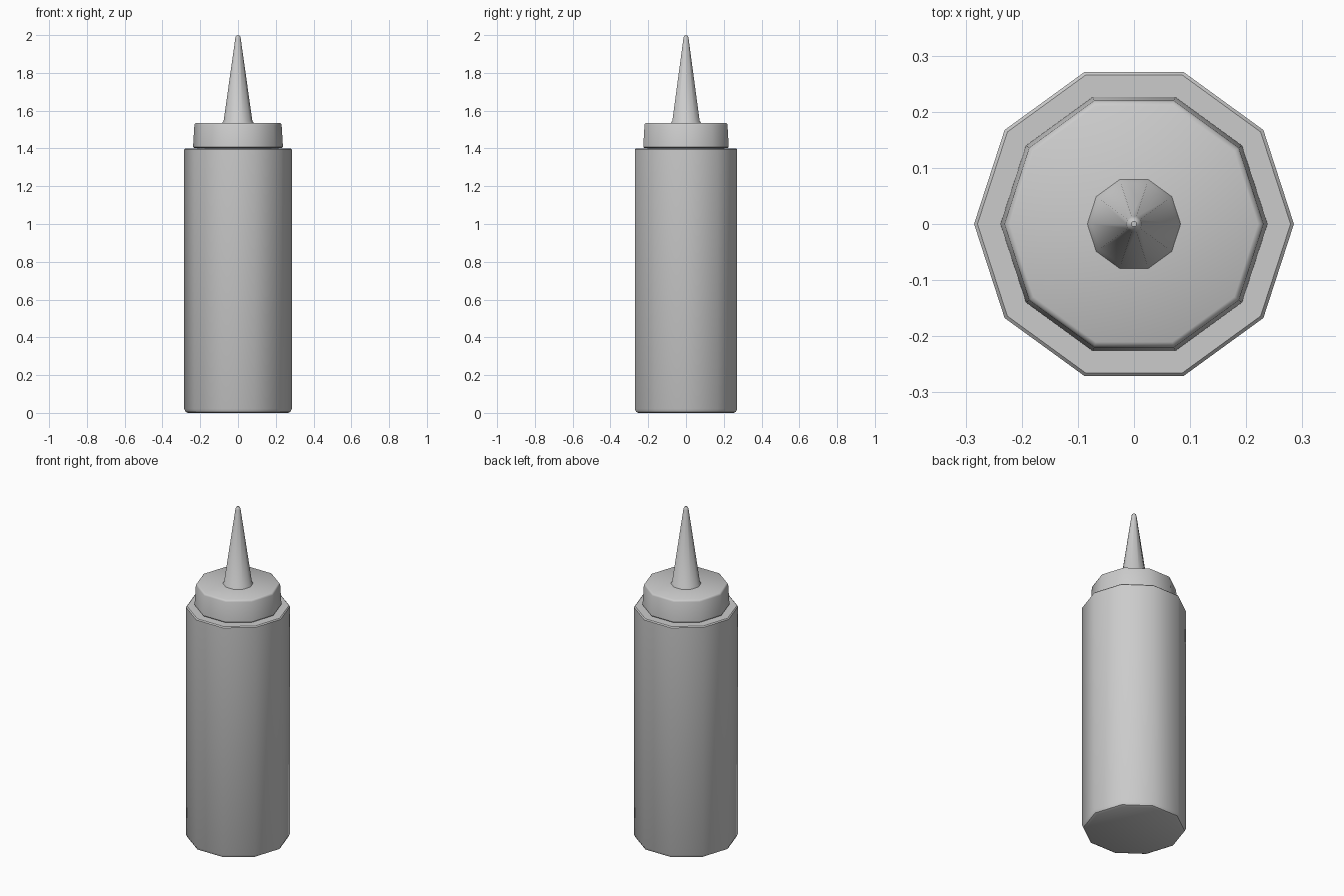
import bpy, bmesh, math

if "Cube" in bpy.data.objects:
    bpy.data.objects.remove(bpy.data.objects["Cube"])

SIDES = 10


def lathe(name, profile, angle=40):
    """Spin an (r, z) profile into a closed ten-sided solid."""
    bm = bmesh.new()
    rings = []
    for r, z in profile:
        rings.append([bm.verts.new((r * math.cos(2 * math.pi * i / SIDES),
                                    r * math.sin(2 * math.pi * i / SIDES), z))
                      for i in range(SIDES)])
    for a, b in zip(rings, rings[1:]):
        for i in range(SIDES):
            j = (i + 1) % SIDES
            bm.faces.new((a[i], a[j], b[j], b[i]))
    bm.faces.new(rings[0][::-1])
    bm.faces.new(rings[-1])
    mesh = bpy.data.meshes.new(name)
    bm.to_mesh(mesh)
    bm.free()
    ob = bpy.data.objects.new(name, mesh)
    bpy.context.collection.objects.link(ob)
    bpy.ops.object.select_all(action='DESELECT')
    ob.select_set(True)
    bpy.context.view_layer.objects.active = ob
    bpy.ops.object.shade_smooth_by_angle(angle=math.radians(angle))
    return ob


# Bottle body with a chamfered foot and slightly eased shoulder
lathe("bottle_body", [(0.265, 0), (0.278, 0.006), (0.285, 0.022),
                      (0.285, 1.394), (0.279, 1.40)])

# Short neck hidden under the cap
lathe("neck", [(0.215, 1.39), (0.215, 1.42)])

# Screw cap, tapering to a softened top edge
lathe("screw_cap", [(0.232, 1.402), (0.238, 1.408), (0.231, 1.525),
                    (0.228, 1.532), (0.221, 1.536)])

# Conical nozzle with a small base flare and rounded tip
lathe("nozzle", [(0.084, 1.53), (0.083, 1.537), (0.076, 1.546),
                 (0.014, 1.985), (0.011, 1.995), (0.005, 2.0)])
